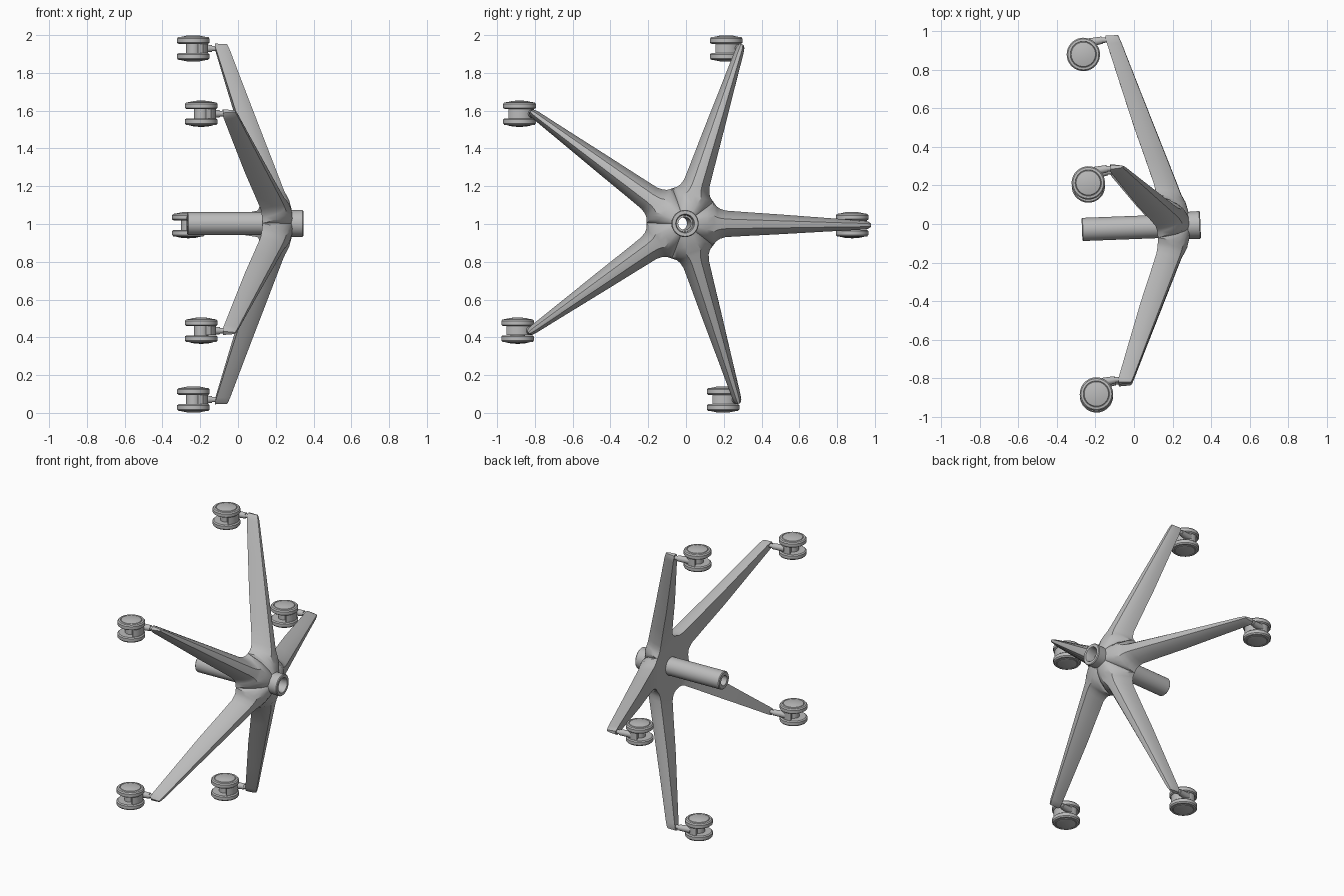
import bpy, bmesh, math
from math import sin, cos, tan, radians, pi
from mathutils import Matrix, Vector

cube = bpy.data.objects.get("Cube")
if cube:
    bpy.data.objects.remove(cube)

grey = bpy.data.materials.new("light_grey")
grey.use_nodes = True
COLOR = (0.5, 0.5, 0.5, 1)
grey.diffuse_color = COLOR
grey.node_tree.nodes["Principled BSDF"].inputs["Base Color"].default_value = COLOR

# Whole base lies on its side: column along +x, slightly turned about z
FRAME = Matrix.Translation((0, -0.018, 1.0027)) @ Matrix.Rotation(radians(2.2), 4, 'Z')
ALONG_X = Matrix.Rotation(pi / 2, 4, 'Y')
ANGLES = [radians(72 * i - 0.5) for i in range(5)]


def finish(name, bm, matrix=Matrix(), angle=35):
    bmesh.ops.remove_doubles(bm, verts=bm.verts, dist=0.0005)
    bmesh.ops.recalc_face_normals(bm, faces=bm.faces)
    bm.transform(FRAME @ matrix)
    mesh = bpy.data.meshes.new(name)
    bm.to_mesh(mesh)
    bm.free()
    mesh.materials.append(grey)
    obj = bpy.data.objects.new(name, mesh)
    bpy.context.collection.objects.link(obj)
    bpy.ops.object.select_all(action='DESELECT')
    obj.select_set(True)
    bpy.context.view_layer.objects.active = obj
    bpy.ops.object.shade_smooth_by_angle(angle=radians(angle))
    return obj


def lathe(name, profile, matrix, closed=False, steps=40):
    """Spin (radius, height) points around z."""
    bm = bmesh.new()
    vs = [bm.verts.new((r, 0, h)) for r, h in profile]
    pairs = list(zip(vs, vs[1:])) + ([(vs[-1], vs[0])] if closed else [])
    edges = [bm.edges.new(p) for p in pairs]
    bmesh.ops.spin(bm, geom=vs + edges, cent=(0, 0, 0), axis=(0, 0, 1),
                   angle=2 * pi, steps=steps, use_duplicate=False)
    return finish(name, bm, matrix)


def rod(name, a, b, r1, r2, matrix):
    a, b = Vector(a), Vector(b)
    bm = bmesh.new()
    bmesh.ops.create_cone(bm, cap_ends=True, segments=20, radius1=r1, radius2=r2,
                          depth=(b - a).length)
    turn = (b - a).to_track_quat('Z', 'Y').to_matrix().to_4x4()
    return finish(name, bm, matrix @ Matrix.Translation((a + b) / 2) @ turn)


# Hollow centre column with its wider collar at the +x end
lathe("centre_column", [(.034, -.27), (.055, -.27), (.06, -.265), (.06, .27), (.07, .28),
                        (.072, .34), (.068, .345), (.05, .345), (.045, .335), (.043, .28),
                        (.034, .28)], ALONG_X, closed=True)

# Five-legged star: sections run outward as (radius, half width, top, bottom)
INNER = 0.158
sections = [(INNER, INNER * tan(pi / 5), .253, .122), (.175, .092, .247, .12),
            (.195, .079, .24, .117), (.225, .07, .23, .111), (.35, .062, .186, .073),
            (.52, .052, .126, .02), (.75, .037, .045, -.045), (.96, .024, -.028, -.104),
            (.985, .02, -.038, -.111), (1.0, .011, -.045, -.11)]
# Cross-section shape: fraction of half width, fraction of drop from top to bottom
shape = [(0, 0), (.36, .02), (.58, .2), (.8, .5), (.94, .8), (1, 1)]


def leg_rows():
    rows = []
    # Inner rows are clipped to the wedge shared with the neighbouring legs
    for r, drop in ((.05, .01), (.08, .022), (.12, .06)):
        w, top = r * tan(pi / 5), .29 - .25 * (r - .05)
        rows.append([(r, f * w, top - d * drop) for f, d in shape])
    for r, w, top, low in sections:
        rows.append([(r, f * w, top - d * (top - low)) for f, d in shape])
    return [[(r, -w, x) for r, w, x in row[:0:-1]] + row for row in rows]


bm = bmesh.new()
for a in ANGLES:
    def put(p):
        r, w, x = p
        return bm.verts.new((x, r * cos(a) - w * sin(a), r * sin(a) + w * cos(a)))
    rows = [[put(p) for p in row] for row in leg_rows()]
    for lo, hi in zip(rows, rows[1:]):
        for i in range(len(lo) - 1):
            bm.faces.new((lo[i], lo[i + 1], hi[i + 1], hi[i]))
    # Underside strip and rounded end
    hub_w = .05 * tan(pi / 5)
    under = [(put((.05, -hub_w, .125)), put((.05, hub_w, .125)))]
    under += [(row[0], row[-1]) for row in rows[3:]]
    for (a0, a1), (b0, b1) in zip(under, under[1:]):
        bm.faces.new((a0, b0, b1, a1))
    bm.faces.new(rows[-1])
finish("star_base", bm, angle=28)

# Twin-wheel casters, all trailing the same way
wheel_profile = [(0, .025), (.079, .025), (.0865, .031), (.0865, .052), (.08, .0595),
                 (.068, .061), (.066, .058), (.063, .062), (.035, .068), (0, .07)]
REACH, TRAIL = .977, .07
for n, a in enumerate(ANGLES, 1):
    place = Matrix.Translation((-.228, REACH * cos(a) - TRAIL, REACH * sin(a)))
    for side, label in ((1, "upper"), (-1, "lower")):
        lathe(f"caster_{n}_{label}_wheel", [(r, side * h) for r, h in wheel_profile], place)
    rod(f"caster_{n}_axle", (0, 0, -.03), (0, 0, .03), .038, .038, place)
    rod(f"caster_{n}_stem", (.085, TRAIL, 0), (.135, TRAIL, 0), .014, .014, place)
    rod(f"caster_{n}_neck", (.02, .058, 0), (.1, TRAIL, 0), .023, .019, place)

    # Hood: a sector between the wheels
    bm = bmesh.new()
    rim = [(.078 * cos(radians(t)), .078 * sin(radians(t))) for t in range(-50, 111, 10)]
    base = bm.faces.new([bm.verts.new((x, y, -.024)) for x, y in [(0, 0)] + rim])
    out = bmesh.ops.extrude_face_region(bm, geom=[base])
    lifted = [v for v in out["geom"] if isinstance(v, bmesh.types.BMVert)]
    bmesh.ops.translate(bm, verts=lifted, vec=(0, 0, .048))
    finish(f"caster_{n}_hood", bm, place)
